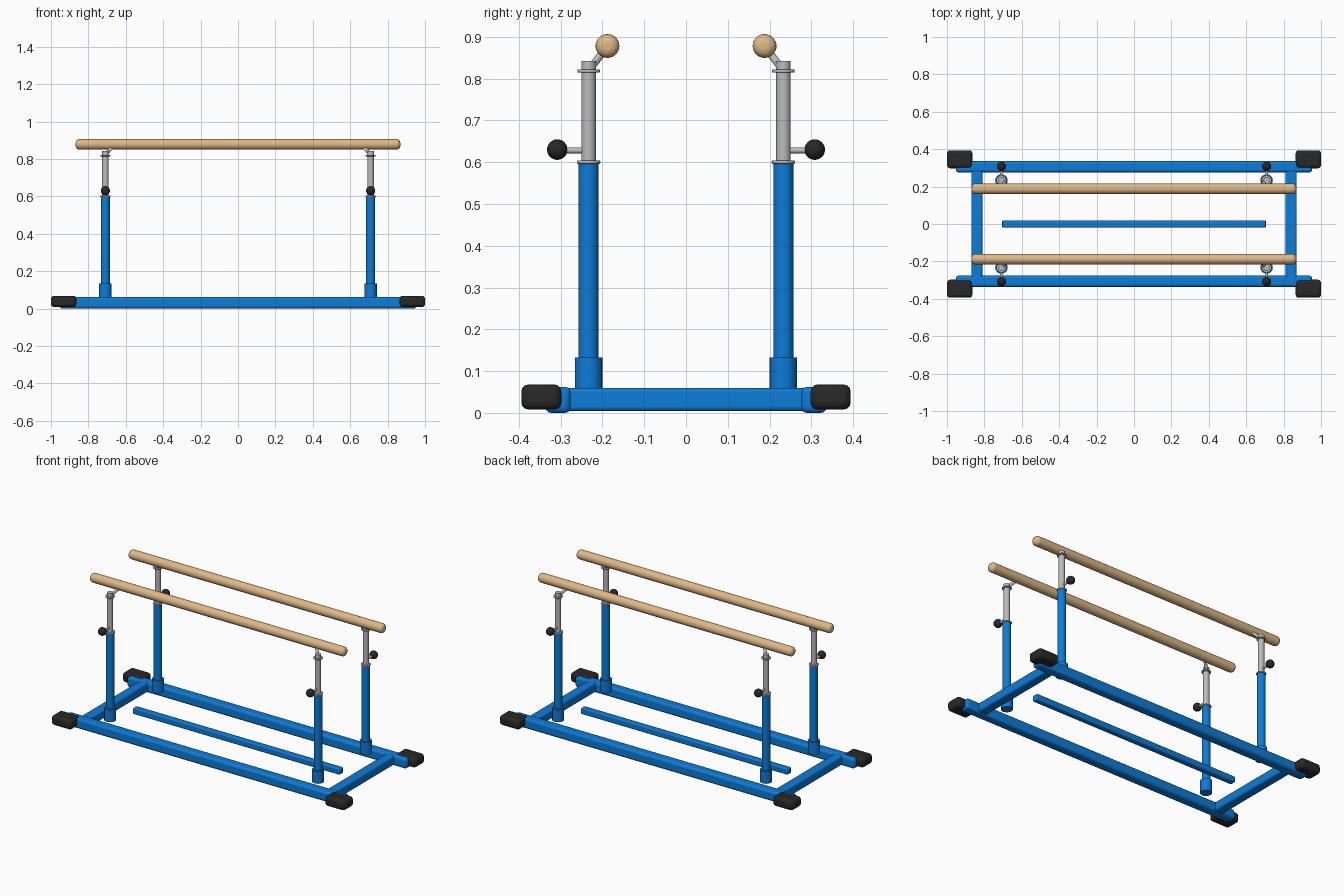
import bpy
import math
from mathutils import Vector

cube = bpy.data.objects.get("Cube")
if cube:
    bpy.data.objects.remove(cube, do_unlink=True)


def material(name, rgb):
    m = bpy.data.materials.new(name)
    m.use_nodes = True
    m.diffuse_color = (*rgb, 1)
    m.node_tree.nodes["Principled BSDF"].inputs["Base Color"].default_value = (*rgb, 1)
    return m


BLUE = material("blue paint", (0.004, 0.2, 0.68))
RUBBER = material("black rubber", (0.021, 0.021, 0.021))
STEEL = material("grey steel", (0.5, 0.5, 0.5))
WOOD = material("light wood", (0.73, 0.48, 0.24))


def finish(name, mat, bevel=0, segments=3):
    ob = bpy.context.object
    ob.name = name
    ob.data.materials.append(mat)
    if bevel:
        mod = ob.modifiers.new("rounding", "BEVEL")
        mod.width = bevel
        mod.segments = segments
        mod.limit_method = "ANGLE"
        mod.angle_limit = math.radians(50)
    bpy.ops.object.shade_smooth_by_angle(angle=math.radians(40))
    return ob


def box(name, mat, centre, size, bevel):
    bpy.ops.mesh.primitive_cube_add(size=1, location=centre)
    bpy.context.object.scale = size
    bpy.ops.object.transform_apply(location=False, rotation=False, scale=True)
    return finish(name, mat, bevel)


def rod(name, mat, start, end, radius, bevel=0, sides=24):
    a, b = Vector(start), Vector(end)
    bpy.ops.mesh.primitive_cylinder_add(vertices=sides, radius=radius,
                                        depth=(b - a).length, location=(a + b) / 2)
    ob = bpy.context.object
    ob.rotation_euler = (b - a).to_track_quat("Z", "Y").to_euler()
    return finish(name, mat, bevel, 4)


def ball(name, mat, centre, radius):
    bpy.ops.mesh.primitive_uv_sphere_add(segments=24, ring_count=16,
                                         radius=radius, location=centre)
    return finish(name, mat)


# Base frame
for sx, end in ((-1, "right"), (1, "left")):
    box(f"{end}_cross_tube", BLUE, (sx * 0.84, 0, 0.032), (0.06, 0.58, 0.056), 0.01)
box("centre_bar", BLUE, (0, 0, 0.03), (1.41, 0.037, 0.037), 0.006)

for sy, side in ((-1, "front"), (1, "back")):
    box(f"{side}_base_rail", BLUE, (0, sy * 0.306, 0.031), (1.905, 0.06, 0.062), 0.013)

    # Wooden hand rail with rounded ends
    rod(f"{side}_hand_rail", WOOD, (-0.868, sy * 0.188, 0.878),
        (0.868, sy * 0.188, 0.878), 0.0285, 0.02, 32)

    for sx, end in ((-1, "right"), (1, "left")):
        tag = f"{side}_{end}"
        x, y = sx * 0.709, sy * 0.233

        def upright(part, mat, low, high, radius, bevel=0):
            rod(f"{tag}_{part}", mat, (x, y, low), (x, y, high), radius, bevel)

        # Rubber foot
        box(f"{tag}_foot", RUBBER, (sx * 0.932, sy * 0.346, 0.038),
            (0.136, 0.096, 0.06), 0.017)

        # Telescopic post
        upright("socket", BLUE, 0.057, 0.133, 0.033)
        upright("lower_post", BLUE, 0.06, 0.598, 0.024)
        upright("lower_collar", STEEL, 0.596, 0.604, 0.028, 0.003)
        upright("upper_post", STEEL, 0.598, 0.842, 0.0175)
        upright("upper_collar", STEEL, 0.814, 0.822, 0.027, 0.003)

        # Slanted arm holding the hand rail
        rod(f"{tag}_arm", STEEL, (x, sy * 0.23, 0.823),
            (x - sx * 0.045, sy * 0.192, 0.872), 0.009, 0, 16)

        # Locking knob
        rod(f"{tag}_knob_stem", STEEL, (x, y, 0.628), (x, sy * 0.3, 0.628), 0.007, 0, 16)
        ball(f"{tag}_knob", RUBBER, (x, sy * 0.308, 0.63), 0.0245)
